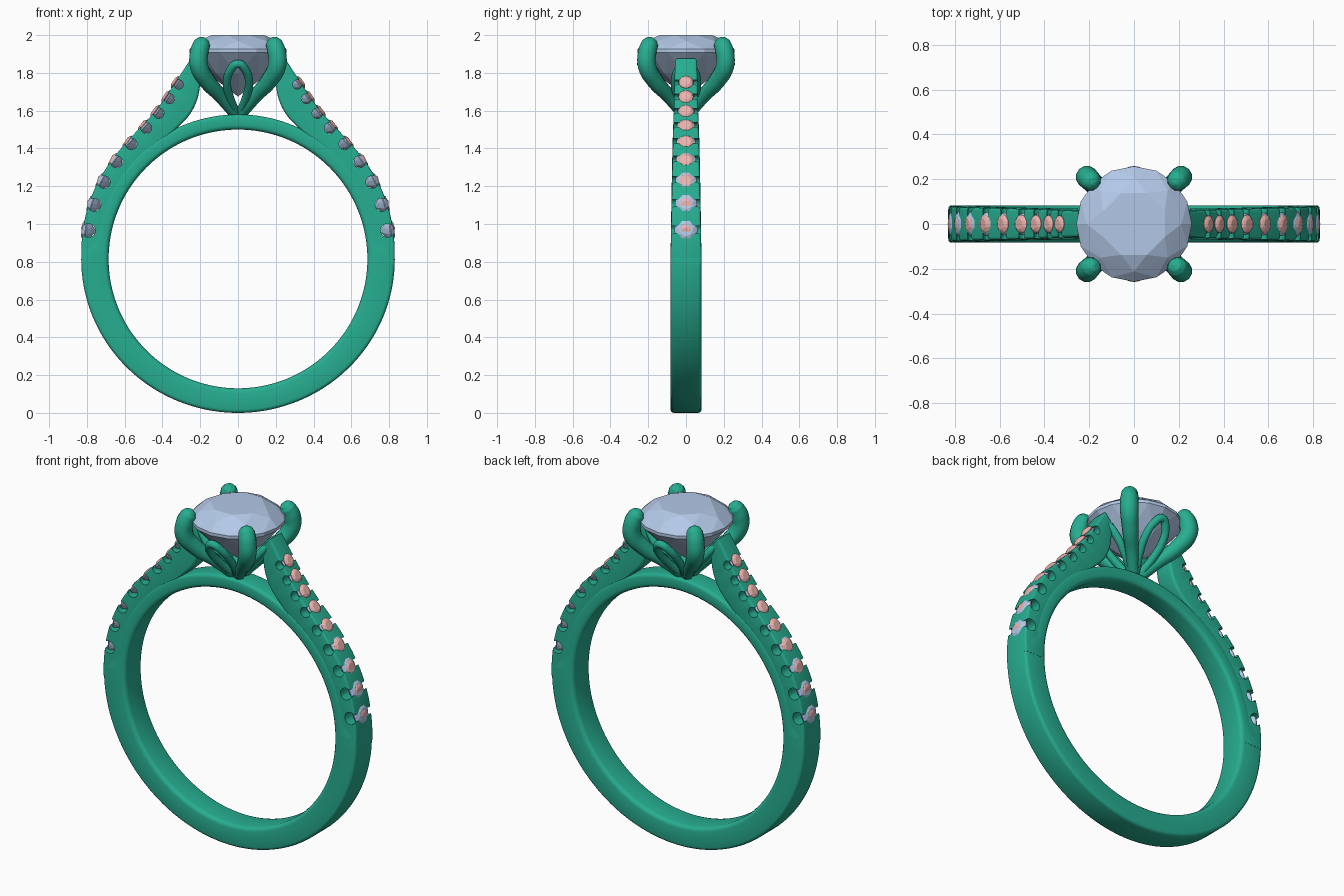
import bpy, bmesh, math
from mathutils import Vector, Matrix

if "Cube" in bpy.data.objects:
    bpy.data.objects.remove(bpy.data.objects["Cube"])

CZ = 0.815  # centre height of the finger hole


def material(name, rgb):
    m = bpy.data.materials.new(name)
    m.diffuse_color = (*rgb, 1)
    m.use_nodes = True
    m.node_tree.nodes["Principled BSDF"].inputs["Base Color"].default_value = m.diffuse_color
    return m


metal = material("green_metal", (0.02, 0.42, 0.28))
blue = material("blue_stone", (0.45, 0.58, 0.80))
pink = material("pink_stone", (0.85, 0.45, 0.42))


def select(ob):
    bpy.ops.object.select_all(action='DESELECT')
    ob.select_set(True)
    bpy.context.view_layer.objects.active = ob


def finish(name, bm, mat, smooth=True):
    bmesh.ops.recalc_face_normals(bm, faces=bm.faces)
    me = bpy.data.meshes.new(name)
    bm.to_mesh(me)
    bm.free()
    me.materials.append(mat)
    ob = bpy.data.objects.new(name, me)
    bpy.context.collection.objects.link(ob)
    if smooth:
        select(ob)
        bpy.ops.object.shade_smooth_by_angle(angle=math.radians(35))
    return ob


def spline(pts, n):
    """Catmull-Rom through points, n samples per span."""
    p = [Vector(q) for q in pts]
    p = [2 * p[0] - p[1]] + p + [2 * p[-1] - p[-2]]
    out = []
    for i in range(1, len(p) - 2):
        for k in range(n):
            t = k / n
            out.append(0.5 * (2 * p[i] + (p[i + 1] - p[i - 1]) * t
                       + (2 * p[i - 1] - 5 * p[i] + 4 * p[i + 1] - p[i + 2]) * t * t
                       + (3 * p[i] - p[i - 1] - 3 * p[i + 1] + p[i + 2]) * t ** 3))
    return out + [p[-2]]


def loft(name, stations, bevel, closed):
    """Rounded-rectangle sections between inner and outer (x, z) points."""
    bm = bmesh.new()
    rings = []
    for a, b, w in stations:
        d = b - a
        h = d.length / 2
        d.normalize()
        mid = (a + b) / 2
        ring = []
        for c, (su, sv) in enumerate(((1, 1), (-1, 1), (-1, -1), (1, -1))):
            r = bevel if su > 0 else bevel * 1.3
            for k in range(4):
                ang = math.pi / 2 * (c + k / 3)
                u = su * (h - r) + r * math.cos(ang)
                v = sv * (w - r) + r * math.sin(ang)
                q = mid + d * u
                ring.append(bm.verts.new((q.x, v, q.y)))
        rings.append(ring)
    n = len(rings)
    for i in range(n if closed else n - 1):
        A, B = rings[i], rings[(i + 1) % n]
        for j in range(16):
            k = (j + 1) % 16
            bm.faces.new((A[j], A[k], B[k], B[j]))
    if not closed:
        bm.faces.new(rings[0])
        bm.faces.new(rings[-1])
    return finish(name, bm, metal)


def gem(name, matrix, mat):
    """Faceted round stone of unit radius, girdle at z = 0."""
    bm = bmesh.new()
    for n, r, z, off in ((8, .58, .31, 0), (8, .82, .19, .5), (16, 1, .02, 0),
                         (16, 1, -.05, 0), (8, .62, -.48, .5), (1, 0, -.95, 0)):
        for i in range(n):
            a = 2 * math.pi * (i + off) / n
            bm.verts.new((r * math.cos(a), r * math.sin(a), z))
    bmesh.ops.convex_hull(bm, input=bm.verts)
    bm.transform(matrix)
    return finish(name, bm, mat, False)


def tube(name, pts, radii, depth):
    cu = bpy.data.curves.new(name, 'CURVE')
    cu.dimensions = '3D'
    cu.bevel_depth, cu.bevel_resolution = depth, 4
    cu.resolution_u, cu.use_fill_caps = 8, True
    s = cu.splines.new('BEZIER')
    s.bezier_points.add(len(pts) - 1)
    for b, p, r in zip(s.bezier_points, pts, radii):
        b.co, b.radius = p, r
        b.handle_left_type = b.handle_right_type = 'AUTO'
    ob = bpy.data.objects.new(name, cu)
    bpy.context.collection.objects.link(ob)
    cu.materials.append(metal)
    select(ob)
    bpy.ops.object.convert(target='MESH')
    ob = bpy.context.object
    bpy.ops.object.shade_smooth_by_angle(angle=math.radians(50))
    return ob


def mirror_x(ob):
    m = ob.modifiers.new("mirror", 'MIRROR')
    m.use_axis[0] = True


# Hoop: full thickness below, slimmer where the shoulders take over
stations = []
for i in range(144):
    e = 2 * math.pi * i / 144
    d = Vector((math.cos(e), math.sin(e)))
    c = Vector((0, CZ))
    R = 0.83 - 0.015 * d.y ** 2
    up = max(0.0, math.asin(max(-1, min(1, d.y))))
    f = min(1, max(0, (up - 0.03) / 0.1))
    R += (0.765 - R) * f
    stations.append((c + d * 0.685, c + d * R, 0.082 - 0.018 * up / 1.57))
loft("hoop", stations, 0.018, True)

# Shoulder: rises from the hoop to the stone setting
outer = spline([(.829, .79), (.828, .90), (.808, 1.04), (.757, 1.19), (.675, 1.33),
                (.575, 1.45), (.475, 1.555), (.395, 1.655), (.325, 1.76), (.25, 1.875)], 6)
inner = spline([(.70, .79), (.695, .90), (.665, 1.03), (.61, 1.16), (.53, 1.28),
                (.435, 1.385), (.335, 1.495), (.255, 1.58), (.21, 1.68), (.195, 1.81)], 6)
N = len(outer) - 1
shoulder = loft("shoulder", [(a, b, 0.083 - 0.025 * i / N)
                for i, (a, b) in enumerate(zip(inner, outer))], 0.012, False)

# Seats: notches across the shoulder, each holding a blue and a pink stone
cut = bmesh.new()
for i, z in enumerate((.97, 1.11, 1.235, 1.345, 1.44, 1.525, 1.60, 1.675, 1.75)):
    t = i / 8
    k = next(j for j in range(N) if outer[j + 1].y > z)
    f = (z - outer[k].y) / (outer[k + 1].y - outer[k].y)
    p = outer[k].lerp(outer[k + 1], f)
    tan = (outer[k + 1] - outer[k]).normalized()
    nor = Vector((tan.y, -tan.x))
    P, T, Nn = (Vector((v.x, 0, v.y)) for v in (p, tan, nor))
    basis = Matrix((Nn.cross(T), T, Nn)).transposed().to_4x4()
    if basis.determinant() < 0:
        basis = Matrix((T.cross(Nn), T, Nn)).transposed().to_4x4()
    bmesh.ops.create_cone(cut, cap_ends=True, segments=20, depth=0.3,
                          radius1=0.036 - 0.011 * t, radius2=0.036 - 0.011 * t,
                          matrix=Matrix.Translation(P - Nn * (0.03 - 0.01 * t))
                          @ Matrix.Rotation(math.pi / 2, 4, 'X'))
    r = 0.062 - 0.021 * t
    mirror_x(gem(f"blue_accent_{i + 1}", Matrix.Translation(P - Nn * 0.013)
                 @ basis @ Matrix.Scale(r, 4), blue))
    q = P - T * 0.014 * (1 - t) + Nn * (0.012 * t - 0.010)
    mirror_x(gem(f"pink_accent_{i + 1}", Matrix.Translation(q) @ basis
                 @ Matrix.Rotation(0.25 * (1 - t), 4, 'X')
                 @ Matrix.Scale(0.048 - 0.010 * t, 4), pink))
cutter = finish("notch_cutter", cut, metal, False)
cutter.hide_render = True
b = shoulder.modifiers.new("notches", 'BOOLEAN')
b.operation, b.solver, b.object = 'DIFFERENCE', 'EXACT', cutter
select(shoulder)
bpy.ops.object.modifier_apply(modifier=b.name)
bpy.data.objects.remove(cutter)
bpy.ops.object.shade_smooth_by_angle(angle=math.radians(35))
mirror_x(shoulder)

# Centre stone
gem("centre_stone", Matrix.Translation((0, 0, 1.92)) @ Matrix.Rotation(math.pi / 8, 4, 'Z')
    @ Matrix.Scale(0.258, 4), blue)

# Four claws on the diagonals
for n, (sx, sy) in enumerate(((1, 1), (-1, 1), (-1, -1), (1, -1))):
    path = [(.01, 1.575), (.09, 1.675), (.165, 1.76), (.207, 1.84), (.205, 1.91),
            (.190, 1.955), (.182, 1.975), (.178, 1.985)]
    tube(f"claw_{n + 1}", [(sx * h, sy * h, z) for h, z in path],
         (.6, .72, .9, 1, 1, .9, .62, .15), 0.05)

# Four petal loops between the claws
half = [(0.008, .02, 1.585), (.048, .11, 1.685), (.058, .17, 1.755), (.04, .215, 1.815)]
loop = half + [(0, .237, 1.848)] + [(-w, d, z) for w, d, z in reversed(half)]
for n in range(4):
    rot = Matrix.Rotation(n * math.pi / 2, 4, 'Z')
    tube(f"petal_{n + 1}", [rot @ Vector(p) for p in loop], [1] * 9, 0.022)
